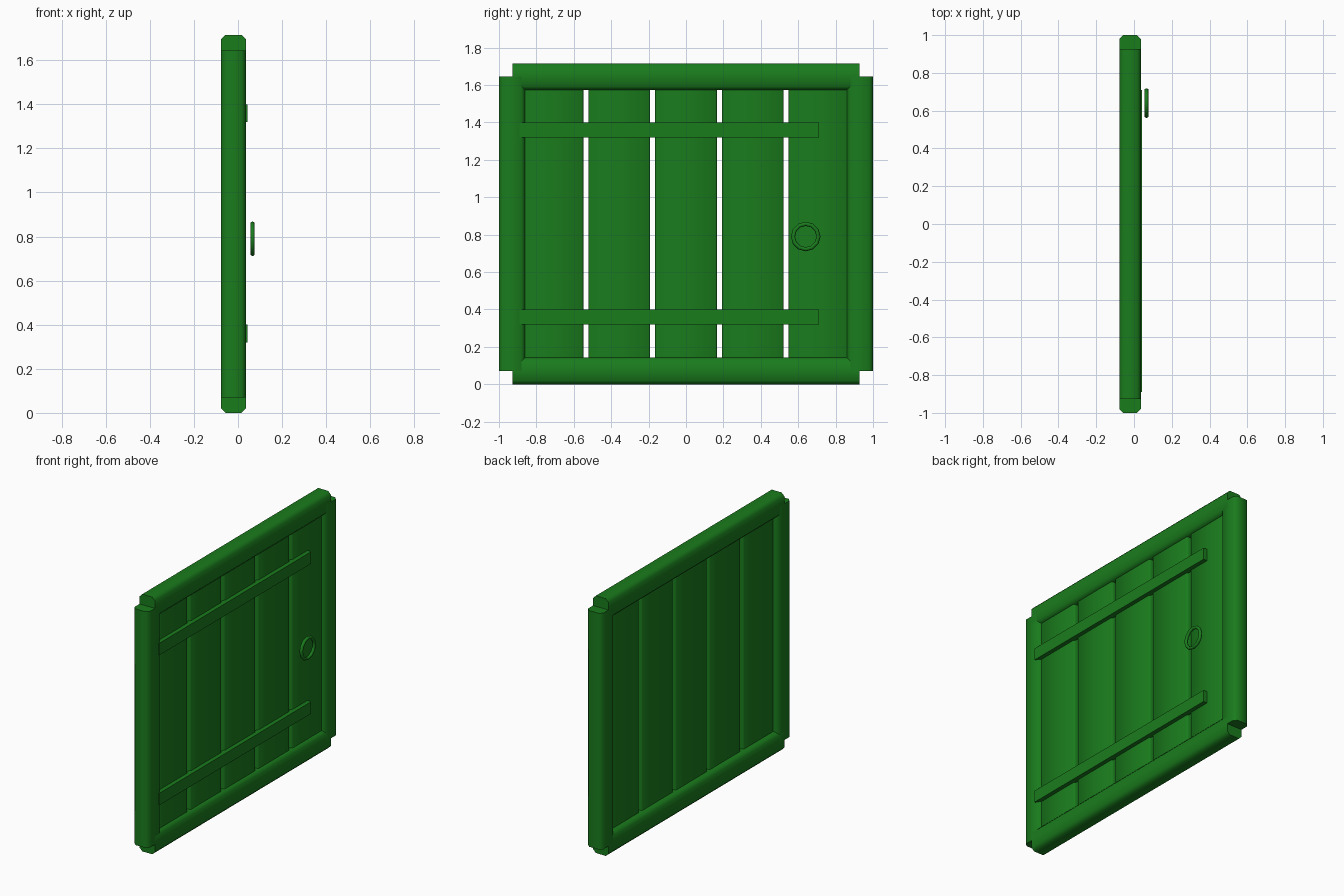
import bpy, bmesh, math
from mathutils import Vector

if "Cube" in bpy.data.objects:
    bpy.data.objects.remove(bpy.data.objects["Cube"])

green = bpy.data.materials.new("green_paint")
green.diffuse_color = (0.01, 0.2, 0.012, 1)
green.use_nodes = True
green.node_tree.nodes["Principled BSDF"].inputs["Base Color"].default_value = green.diffuse_color


def finish(ob, angle):
    ob.data.materials.append(green)
    bpy.ops.object.select_all(action='DESELECT')
    bpy.context.view_layer.objects.active = ob
    ob.select_set(True)
    bpy.ops.object.shade_smooth_by_angle(angle=math.radians(angle))


def beam(name, lo, hi, axis, chamfer=0.0):
    """Box from lo to hi, with the edges along one axis chamfered."""
    lo, hi = Vector(lo), Vector(hi)
    bm = bmesh.new()
    bmesh.ops.create_cube(bm, size=1)
    for v in bm.verts:
        v.co = [(lo[i] + hi[i]) / 2 + v.co[i] * (hi[i] - lo[i]) for i in range(3)]
    if chamfer:
        edges = [e for e in bm.edges
                 if abs((e.verts[0].co - e.verts[1].co)[axis]) > 1e-4]
        bmesh.ops.bevel(bm, geom=edges, offset=chamfer, segments=1,
                        profile=0.5, affect='EDGES')
    me = bpy.data.meshes.new(name)
    bm.to_mesh(me)
    bm.free()
    ob = bpy.data.objects.new(name, me)
    bpy.context.collection.objects.link(ob)
    finish(ob, 50)


X0, X1 = -0.077, 0.036

# Outer frame: stiles and rails with chamfered long edges
beam("left_stile", (X0, -1, 0.07), (X1, -0.86, 1.645), 2, 0.02)
beam("right_stile", (X0, 0.86, 0.07), (X1, 1, 1.645), 2, 0.02)
beam("bottom_rail", (X0, -0.927, 0), (X1, 0.927, 0.142), 1, 0.02)
beam("top_rail", (X0, -0.927, 1.573), (X1, 0.927, 1.715), 1, 0.02)

# Five vertical planks with gaps between them
for i in range(5):
    y = (i - 2) * 0.357
    beam(f"plank_{i + 1}", (-0.04, y - 0.165, 0.07),
         (0.015, y + 0.165, 1.645), 2, 0.008)

# Hinge straps across the planks
for name, z in (("lower_strap", 0.32), ("upper_strap", 1.32)):
    beam(name, (0.005, -0.89, z), (0.043, 0.71, z + 0.08), 1)

# Ring handle
bpy.ops.mesh.primitive_torus_add(major_radius=0.068, minor_radius=0.011,
                                 major_segments=12, minor_segments=6,
                                 location=(0.066, 0.64, 0.79),
                                 rotation=(0, math.pi / 2, 0))
ring = bpy.context.object
ring.name = "ring_handle"
finish(ring, 65)
